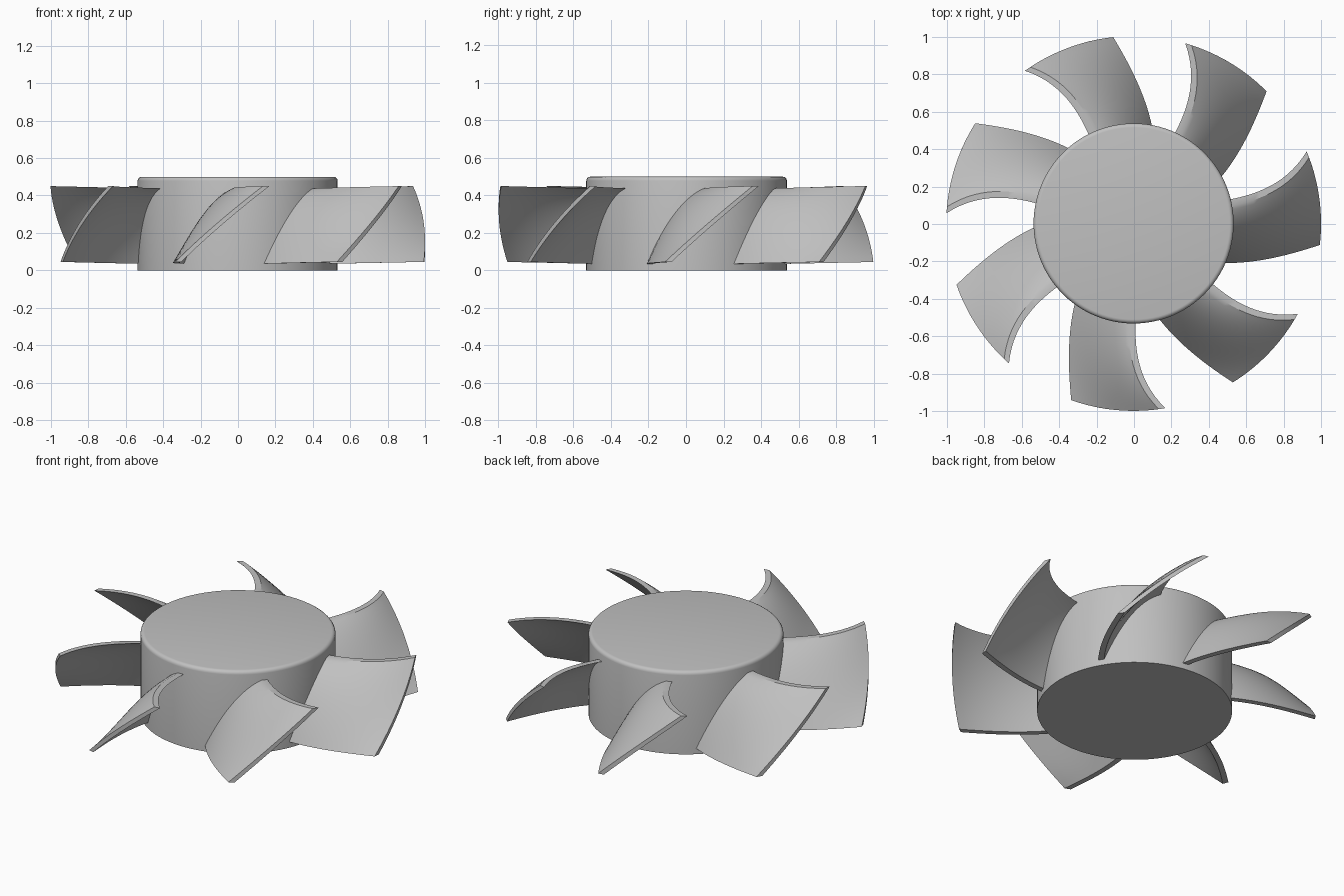
import bpy
import bmesh
from math import cos, sin, radians, tau
from mathutils import Matrix

BLADES = 7
HUB_R, TIP_R, HUB_H = 0.535, 1.002, 0.5
CENTRE = Matrix.Translation((-0.002, 0.003, 0))
ROWS, COLS = 14, 16

cube = bpy.data.objects.get("Cube")
if cube:
    bpy.data.objects.remove(cube, do_unlink=True)

grey = bpy.data.materials.new("plain_grey")
grey.use_nodes = True
colour = (0.53, 0.53, 0.53, 1)
grey.diffuse_color = colour
grey.node_tree.nodes["Principled BSDF"].inputs["Base Color"].default_value = colour


def finish(bm, name):
    """Turn a bmesh into a smooth shaded object with sharp edges kept."""
    bmesh.ops.recalc_face_normals(bm, faces=bm.faces)
    mesh = bpy.data.meshes.new(name)
    bm.to_mesh(mesh)
    bm.free()
    mesh.materials.append(grey)
    obj = bpy.data.objects.new(name, mesh)
    bpy.context.collection.objects.link(obj)
    bpy.ops.object.select_all(action="DESELECT")
    obj.select_set(True)
    bpy.context.view_layer.objects.active = obj
    bpy.ops.object.shade_smooth_by_angle(angle=radians(30))
    return obj


def section(r):
    """Closed outline of the blade at radius r: upper sheet, then lower sheet back."""
    s = (r - HUB_R) / (TIP_R - HUB_R)
    low = radians(-23.3 + 21 * s - 4.3 * s * s)
    high = radians(14 - 2.5 * s + 11.1 * s * s)
    z_low, z_high = 0.035 + 0.01 * s, 0.438 + 0.012 * s
    camber = 0.7 - 0.6 * s
    thick = 0.035 / r
    outline = []
    for shift, order in ((0, range(COLS + 1)), (thick, range(COLS, -1, -1))):
        for i in order:
            t = i / COLS
            a = low + t * (high - thick - low) + shift
            z = z_low + (z_high - z_low) * (t + camber * t * (1 - t))
            outline.append((r * cos(a), r * sin(a), z))
    return outline


# Hub: solid drum with a rounded top rim
bm = bmesh.new()
bmesh.ops.create_cone(bm, cap_ends=True, segments=96, radius1=HUB_R, radius2=HUB_R,
                      depth=HUB_H, matrix=CENTRE @ Matrix.Translation((0, 0, HUB_H / 2)))
rim = [e for e in bm.edges if all(v.co.z > HUB_H - 0.01 for v in e.verts)]
bmesh.ops.bevel(bm, geom=rim, offset=0.022, segments=4, profile=0.5, affect="EDGES")
finish(bm, "hub")

# Blade: swept, cambered sections skinned from inside the hub to the tip
bm = bmesh.new()
start = HUB_R - 0.02
rings = [[bm.verts.new(p) for p in section(start + (TIP_R - start) * j / ROWS)]
         for j in range(ROWS + 1)]
count = len(rings[0])
for inner, outer in zip(rings, rings[1:]):
    for i in range(count):
        k = (i + 1) % count
        bm.faces.new((inner[i], inner[k], outer[k], outer[i]))
for ring in (rings[0], rings[-1]):
    for i in range(COLS):
        bm.faces.new((ring[i], ring[i + 1], ring[count - 2 - i], ring[count - 1 - i]))
blade = finish(bm, "blade_1")
blade.matrix_world = CENTRE

# Remaining blades share the mesh, turned evenly about the hub
for n in range(1, BLADES):
    copy = bpy.data.objects.new(f"blade_{n + 1}", blade.data)
    bpy.context.collection.objects.link(copy)
    copy.matrix_world = CENTRE @ Matrix.Rotation(tau * n / BLADES, 4, "Z")
